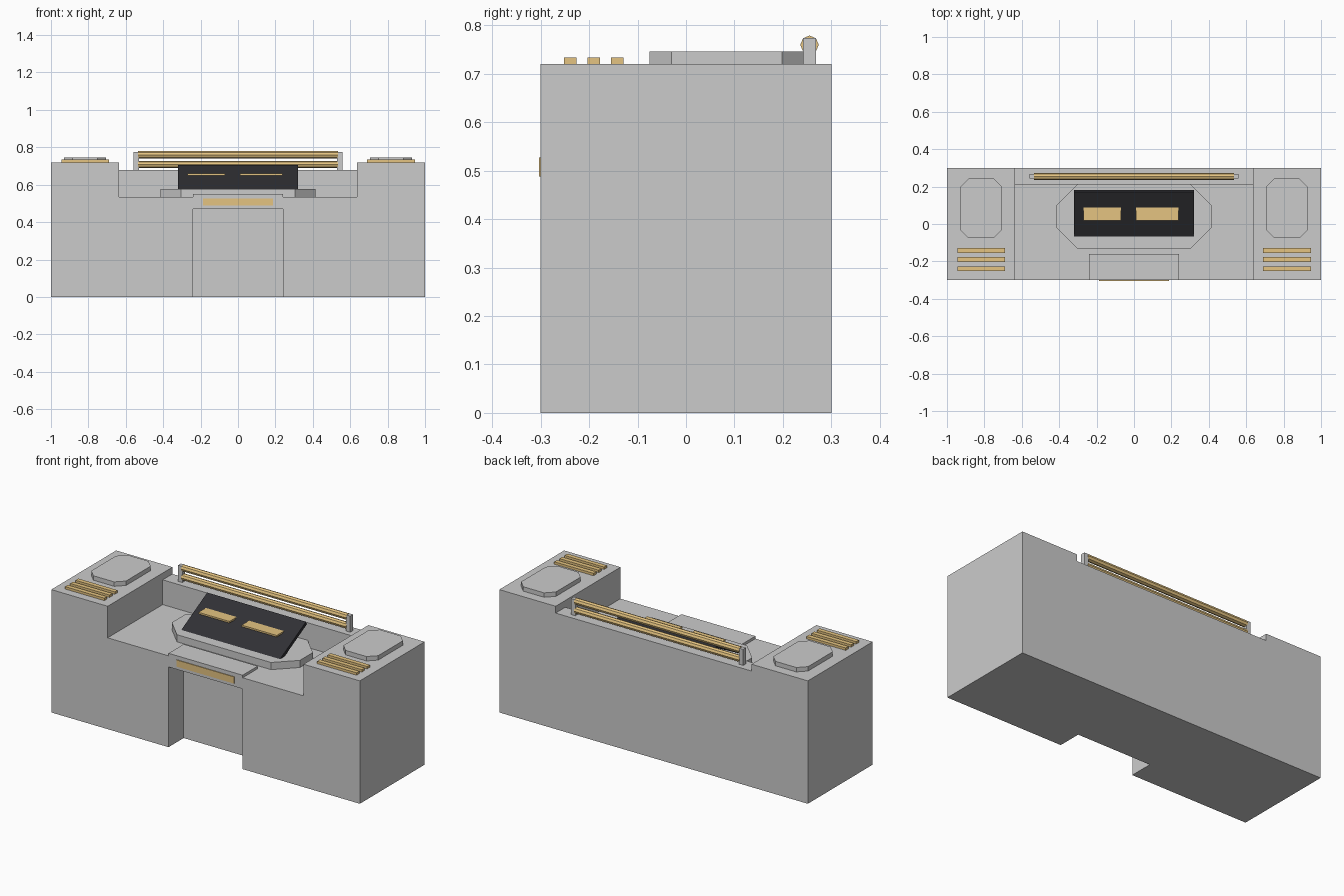
import bpy, bmesh, math
from mathutils import Matrix

if "Cube" in bpy.data.objects:
    bpy.data.objects.remove(bpy.data.objects["Cube"])


def material(name, color):
    m = bpy.data.materials.new(name)
    m.diffuse_color = color
    m.use_nodes = True
    m.node_tree.nodes["Principled BSDF"].inputs["Base Color"].default_value = m.diffuse_color
    return m


GOLD = material("gold", (0.78, 0.55, 0.22, 1))
BLACK = material("black", (0.03, 0.03, 0.035, 1))


def finish(name, bm, mat=None):
    bmesh.ops.recalc_face_normals(bm, faces=bm.faces[:])
    me = bpy.data.meshes.new(name)
    bm.to_mesh(me)
    bm.free()
    ob = bpy.data.objects.new(name, me)
    bpy.context.collection.objects.link(ob)
    if mat:
        me.materials.append(mat)
    return ob


def box(name, x, y, z, mat=None):
    """Box from (min, max) ranges on each axis."""
    bm = bmesh.new()
    bmesh.ops.create_cube(bm, size=1)
    for v in bm.verts:
        v.co = [r[0] if c < 0 else r[1] for c, r in zip(v.co, (x, y, z))]
    return finish(name, bm, mat)


def chamfered_pad(name, x, y, z, c):
    """Octagonal plate: a rectangle with its corners cut by c."""
    (x0, x1), (y0, y1) = x, y
    pts = [(x0 + c, y0), (x1 - c, y0), (x1, y0 + c), (x1, y1 - c),
           (x1 - c, y1), (x0 + c, y1), (x0, y1 - c), (x0, y0 + c)]
    bm = bmesh.new()
    face = bm.faces.new([bm.verts.new((px, py, z[0])) for px, py in pts])
    top = bmesh.ops.extrude_face_region(bm, geom=[face])["geom"]
    bmesh.ops.translate(bm, vec=(0, 0, z[1] - z[0]),
                        verts=[g for g in top if isinstance(g, bmesh.types.BMVert)])
    return finish(name, bm)


# Body block with the tray, rear ledge and front niche cut away
body = box("body", (-1, 1), (-0.3, 0.3), (0, 0.72))
cutters = [
    box("tray_cutter", (-0.635, 0.635), (-0.4, 0.21), (0.535, 0.9)),
    box("ledge_cutter", (-0.635, 0.635), (0.1, 0.4), (0.68, 0.9)),
    box("niche_cutter", (-0.24, 0.24), (-0.4, -0.16), (-0.1, 0.47)),
]
bpy.context.view_layer.objects.active = body
for cutter in cutters:
    mod = body.modifiers.new("cut", 'BOOLEAN')
    mod.operation = 'DIFFERENCE'
    mod.solver = 'EXACT'
    mod.object = cutter
    bpy.ops.object.modifier_apply(modifier=mod.name)
    bpy.data.objects.remove(cutter)

# Lintel over the niche and its gold plate
box("niche_lintel", (-0.24, 0.24), (-0.3, -0.16), (0.535, 0.55))
box("front_plate", (-0.187, 0.187), (-0.304, -0.29), (0.488, 0.527), GOLD)

# Central octagonal pad
chamfered_pad("center_pad", (-0.415, 0.415), (-0.13, 0.21), (0.535, 0.577), 0.11)

# Tilted dark panel
panel = box("tilted_panel", (-0.32, 0.32), (-0.14, 0.14), (-0.01, 0.01), BLACK)
panel.data.transform(Matrix.Translation((0, 0.053, 0.63))
                     @ Matrix.Rotation(math.radians(28), 4, 'X'))

# Level gold bars on the panel
for i, x in enumerate([(-0.27, -0.07), (0.01, 0.237)]):
    box(f"panel_bar_{i}", x, (0.02, 0.09), (0.65, 0.66), GOLD)

# Shoulder pads, gold strips and rail posts on both sides
for side, s in (("left", -1), ("right", 1)):
    def span(a, b):
        return tuple(sorted((s * a, s * b)))

    chamfered_pad(f"shoulder_pad_{side}", span(0.705, 0.93), (-0.075, 0.243),
                  (0.72, 0.746), 0.045)
    for i in range(3):
        y = -0.239 + i * 0.0485
        box(f"strip_{side}_{i}", span(0.69, 0.945), (y - 0.013, y + 0.013),
            (0.72, 0.734), GOLD)
    box(f"rail_post_{side}", span(0.53, 0.558), (0.242, 0.268), (0.68, 0.774))

# Two eight-sided rails between the posts
for i, z in enumerate((0.708, 0.76)):
    bm = bmesh.new()
    bmesh.ops.create_cone(bm, cap_ends=True, segments=8, radius1=0.019,
                          radius2=0.019, depth=1.07,
                          matrix=Matrix.Translation((0, 0.255, z))
                          @ Matrix.Rotation(math.pi / 2, 4, 'Y'))
    finish(f"rail_{i}", bm, GOLD)
